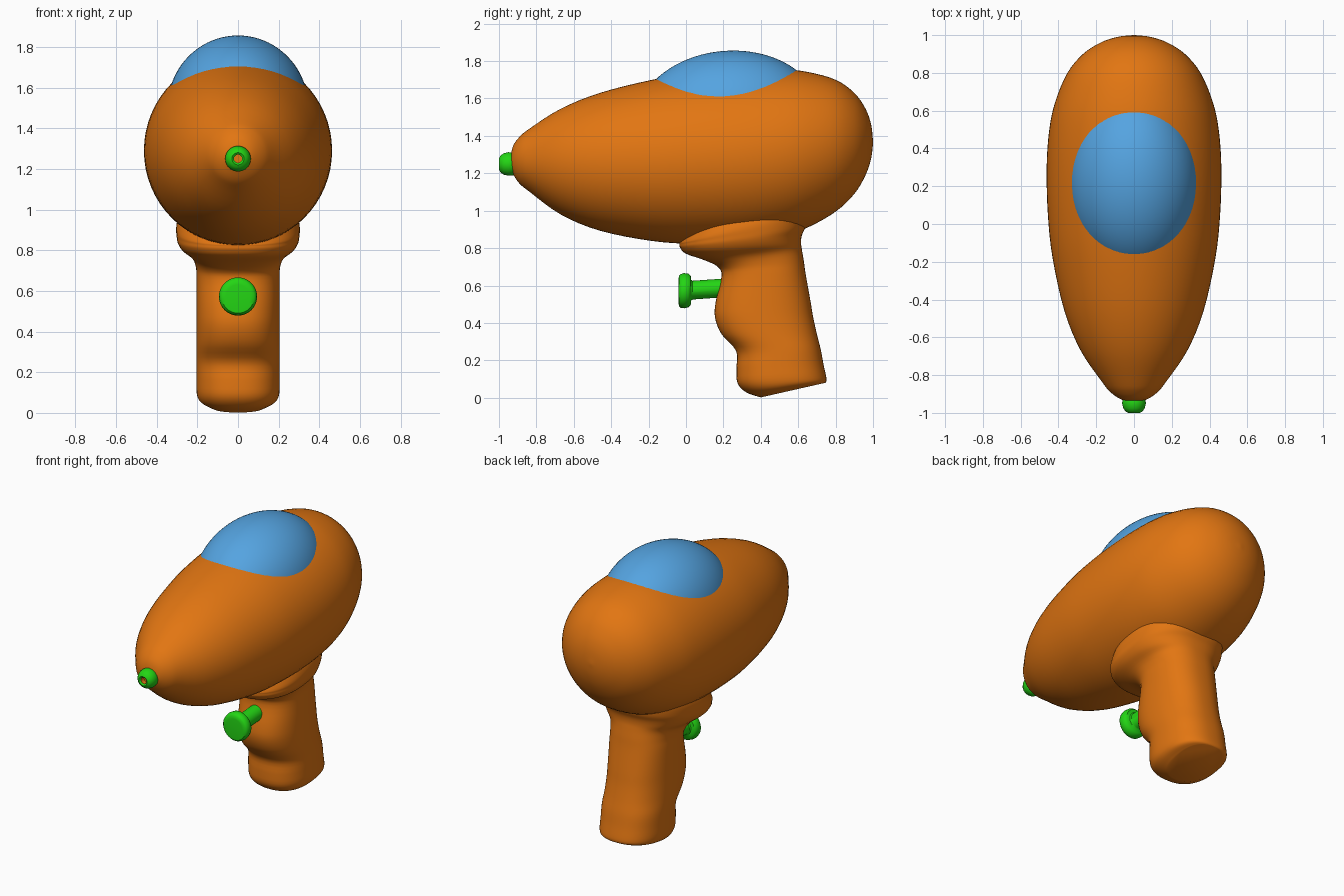
import bpy, bmesh, math
from mathutils import Matrix

if "Cube" in bpy.data.objects:
    bpy.data.objects.remove(bpy.data.objects["Cube"])


def material(name, rgb):
    m = bpy.data.materials.new(name)
    m.diffuse_color = (*rgb, 1)
    m.use_nodes = True
    m.node_tree.nodes["Principled BSDF"].inputs["Base Color"].default_value = m.diffuse_color
    return m


ORANGE = material("orange", (0.76, 0.18, 0.006))
BLUE = material("sky blue", (0.09, 0.37, 0.75))
GREEN = material("bright green", (0.017, 0.67, 0.007))


def finish(bm, name, mats, angle=40):
    bmesh.ops.recalc_face_normals(bm, faces=bm.faces[:])
    me = bpy.data.meshes.new(name)
    bm.to_mesh(me)
    bm.free()
    for m in mats:
        me.materials.append(m)
    me.shade_smooth()
    me.set_sharp_from_angle(angle=math.radians(angle))
    ob = bpy.data.objects.new(name, me)
    bpy.context.collection.objects.link(ob)
    return ob


def catmull(rows, steps):
    out = []
    for i in range(len(rows) - 1):
        a, b, c, d = (rows[max(i - 1, 0)], rows[i], rows[i + 1],
                      rows[min(i + 2, len(rows) - 1)])
        for s in range(steps):
            t = s / steps
            out.append([0.5 * (2 * q + (r - p) * t + (2 * p - 5 * q + 4 * r - u) * t * t
                               + (3 * q - p - 3 * r + u) * t ** 3)
                        for p, q, r, u in zip(a, b, c, d)])
    return out + [list(rows[-1])]


def bridge(bm, rings):
    n = len(rings[0])
    for a, b in zip(rings, rings[1:]):
        for i in range(n):
            j = (i + 1) % n
            bm.faces.new((a[i], a[j], b[j], b[i]))
    bm.faces.new(rings[0])
    bm.faces.new(rings[-1])


def loft(name, rows, mat, power=2.0, steps=4, n=64):
    """Each row: (y, z) of one end, (y, z) of the other end, half width."""
    bm = bmesh.new()
    rings = []
    for y0, z0, y1, z1, w in catmull(rows, steps):
        ring = []
        for i in range(n):
            c, s = math.cos(2 * math.pi * i / n), math.sin(2 * math.pi * i / n)
            u = math.copysign(abs(c) ** (2 / power), c) * 0.5 + 0.5
            x = math.copysign(abs(s) ** (2 / power), s) * w
            ring.append(bm.verts.new((x, y0 + (y1 - y0) * u, z0 + (z1 - z0) * u)))
        rings.append(ring)
    bridge(bm, rings)
    return finish(bm, name, [mat])


def lathe(name, profile, z, mats, slope=0.0, n=40):
    """Revolve (radius, y) points about a y-directed axis."""
    bm = bmesh.new()
    rings = [[bm.verts.new((r * math.cos(2 * math.pi * i / n), y,
                            z + slope * y + r * math.sin(2 * math.pi * i / n)))
              for i in range(n)] for r, y in profile]
    bridge(bm, rings)
    return bm


# Teardrop body: y, top z, bottom z
body = [(-.94, 1.28, 1.22), (-.925, 1.345, 1.195), (-.89, 1.395, 1.145),
        (-.835, 1.44, 1.10), (-.67, 1.545, .98), (-.46, 1.63, .893),
        (-.18, 1.70, .838), (.05, 1.735, .823), (.3, 1.755, .83),
        (.5, 1.757, .86), (.65, 1.742, .91), (.8, 1.70, .995),
        (.9, 1.63, 1.09), (.96, 1.545, 1.19), (.99, 1.46, 1.28), (1.0, 1.37, 1.36)]
loft("body", [(y, t, y, b, (t - b) / 2) for y, t, b in body], ORANGE)

# Grip with flared collar: front y, z, back y, z, half width
grip = [(.40, .002, .745, .08, .14), (.32, .03, .75, .088, .185),
        (.275, .08, .75, .11, .203), (.27, .16, .735, .18, .205),
        (.268, .25, .72, .26, .205), (.19, .34, .70, .34, .205),
        (.155, .43, .68, .43, .205), (.16, .52, .665, .52, .205),
        (.19, .65, .64, .66, .205), (.17, .70, .63, .73, .207),
        (.10, .735, .62, .79, .225), (0, .77, .615, .83, .272),
        (-.03, .80, .62, .87, .295), (-.035, .82, .64, .92, .302),
        (-.03, .84, .64, 1.0, .303), (.02, .95, .6, 1.05, .28)]
loft("grip", grip, ORANGE, power=2.4)

# Tank dome on top
bm = bmesh.new()
bmesh.ops.create_uvsphere(bm, u_segments=64, v_segments=40, radius=1)
bm.transform(Matrix.Translation((0, .225, 1.5)) @ Matrix.Rotation(math.radians(5), 4, 'X')
             @ Matrix.Diagonal((.347, .49, .355, 1)))
finish(bm, "tank_dome", [BLUE])

# Nozzle with an orange bore
bm = lathe("nozzle", [(.001, -.96), (.02, -.96), (.02, -.992), (.03, -1.0), (.044, -.993),
                      (.057, -.975), (.063, -.95), (.06, -.92), (.04, -.90)], 1.25, None)
for f in bm.faces:
    if max(math.hypot(v.co.x, v.co.z - 1.25) for v in f.verts) < .021:
        f.material_index = 1
finish(bm, "nozzle", [GREEN, ORANGE])

# Trigger button and stem
bm = lathe("trigger", [(.06, -.04), (.08, -.038), (.09, -.028), (.094, -.01), (.09, .012),
                       (.078, .025), (.056, .028), (.05, .035), (.05, .26)], .573, None, .07)
finish(bm, "trigger", [GREEN])
